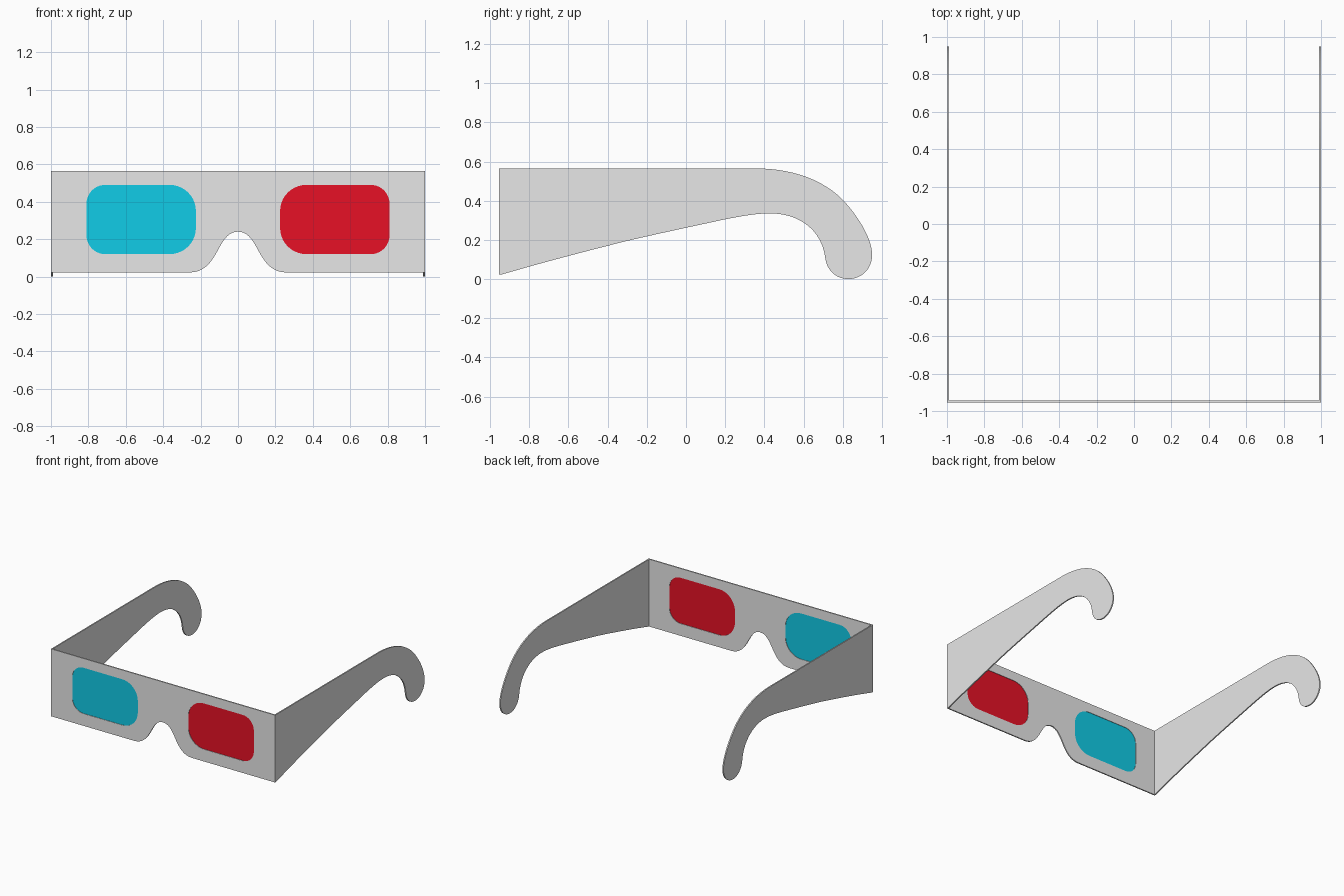
import bpy, bmesh, math
from mathutils import Matrix, Vector
from mathutils.geometry import interpolate_bezier

if "Cube" in bpy.data.objects:
    bpy.data.objects.remove(bpy.data.objects["Cube"])


def material(name, rgb):
    m = bpy.data.materials.new(name)
    m.diffuse_color = (*rgb, 1)
    m.use_nodes = True
    m.node_tree.nodes["Principled BSDF"].inputs["Base Color"].default_value = m.diffuse_color
    return m


CARD = material("grey card", (0.8, 0.8, 0.8))
CYAN = material("cyan film", (0.006, 0.68, 0.90))
RED = material("red film", (0.86, 0.006, 0.021))


def smooth_path(points, steps=14):
    """Points are knot, handle, handle, knot, ... of a Bezier path."""
    out = []
    for i in range(0, len(points) - 1, 3):
        seg = [Vector((*p, 0)) for p in points[i:i + 4]]
        pts = interpolate_bezier(*seg, steps)
        out += [(p.x, p.y) for p in (pts if i == 0 else pts[1:])]
    return out


def sheet(name, outlines, thickness, mat, matrix):
    """Flat sheet from closed outlines; inner outlines become holes."""
    cu = bpy.data.curves.new(name + "_outline", 'CURVE')
    cu.dimensions = '2D'
    cu.fill_mode = 'BOTH'
    cu.extrude = thickness / 2
    for pts in outlines:
        sp = cu.splines.new('POLY')
        sp.points.add(len(pts) - 1)
        for p, (u, v) in zip(sp.points, pts):
            p.co = (u, v, 0, 1)
        sp.use_cyclic_u = True
        sp.use_smooth = False
    tmp = bpy.data.objects.new(name + "_outline", cu)
    bpy.context.collection.objects.link(tmp)
    bpy.context.view_layer.update()
    dg = bpy.context.evaluated_depsgraph_get()
    me = bpy.data.meshes.new_from_object(tmp.evaluated_get(dg))
    bpy.data.objects.remove(tmp)
    bpy.data.curves.remove(cu)
    bm = bmesh.new()
    bm.from_mesh(me)
    bmesh.ops.remove_doubles(bm, verts=bm.verts, dist=0.0001)
    bm.transform(matrix)
    bmesh.ops.recalc_face_normals(bm, faces=bm.faces)
    for f in bm.faces:
        f.smooth = False
        f.material_index = 0
    bm.to_mesh(me)
    bm.free()
    me.name = name
    me.materials.clear()
    me.materials.append(mat)
    ob = bpy.data.objects.new(name, me)
    bpy.context.collection.objects.link(ob)
    return ob


def lens_outline(side):
    """Rounded window, with larger corners towards the nose."""
    x0, x1, z0, z1 = 0.225, 0.81, 0.12, 0.49
    ri, ro = 0.14, 0.10
    corners = [(x1 - ro, z1 - ro, ro, 0), (x0 + ri, z1 - ri, ri, 90),
               (x0 + ri, z0 + ri, ri, 180), (x1 - ro, z0 + ro, ro, 270)]
    pts = []
    for cx, cz, r, start in corners:
        for k in range(11):
            a = math.radians(start + 9 * k)
            pts.append((side * (cx + r * math.cos(a)), cz + r * math.sin(a)))
    return pts


T = 0.01
FRONT_Y = -0.955
front_plane = Matrix.Translation((0, FRONT_Y + T / 2, 0)) @ Matrix.Rotation(math.pi / 2, 4, 'X')

# Front card with nose notch and two window holes
half_notch = smooth_path([(0.26, 0.022), (0.10, 0.022), (0.115, 0.24), (0.0, 0.24)], 20)
notch = half_notch + [(-x, z) for x, z in reversed(half_notch[:-1])]
front = [(-1, 0.022), (-1, 0.565), (1, 0.565), (1, 0.022)] + notch
sheet("front_card", [front, lens_outline(-1), lens_outline(1)], T, CARD, front_plane)

# Coloured lenses set in the middle of the card
sheet("cyan_lens", [lens_outline(-1)], 0.003, CYAN, front_plane)
sheet("red_lens", [lens_outline(1)], 0.003, RED, front_plane)

# Temple arms with hooked ear ends, drawn in the side (y, z) plane
arm = [(FRONT_Y + T, 0.565)] + smooth_path([
    (0.35, 0.565), (0.53, 0.565), (0.69, 0.515),
    (0.80, 0.405), (0.88, 0.32), (0.955, 0.20),
    (0.950, 0.115), (0.946, 0.045), (0.89, 0.0),
    (0.83, 0.0), (0.77, 0.0), (0.717, 0.04),
    (0.71, 0.115), (0.69, 0.25), (0.58, 0.335),
    (0.43, 0.335), (0.35, 0.335), (0.28, 0.32),
    (0.20, 0.305), (0.0, 0.262), (-0.15, 0.23),
    (-0.30, 0.195), (-0.50, 0.145), (-0.75, 0.08),
    (FRONT_Y + T, 0.022)])
side_plane = Matrix(((0, 0, 1, 0), (1, 0, 0, 0), (0, 1, 0, 0), (0, 0, 0, 1)))
for label, s in (("left", -1), ("right", 1)):
    place = Matrix.Translation((s * (1 - T / 2), 0, 0)) @ side_plane
    sheet(label + "_temple_arm", [arm], T, CARD, place)
